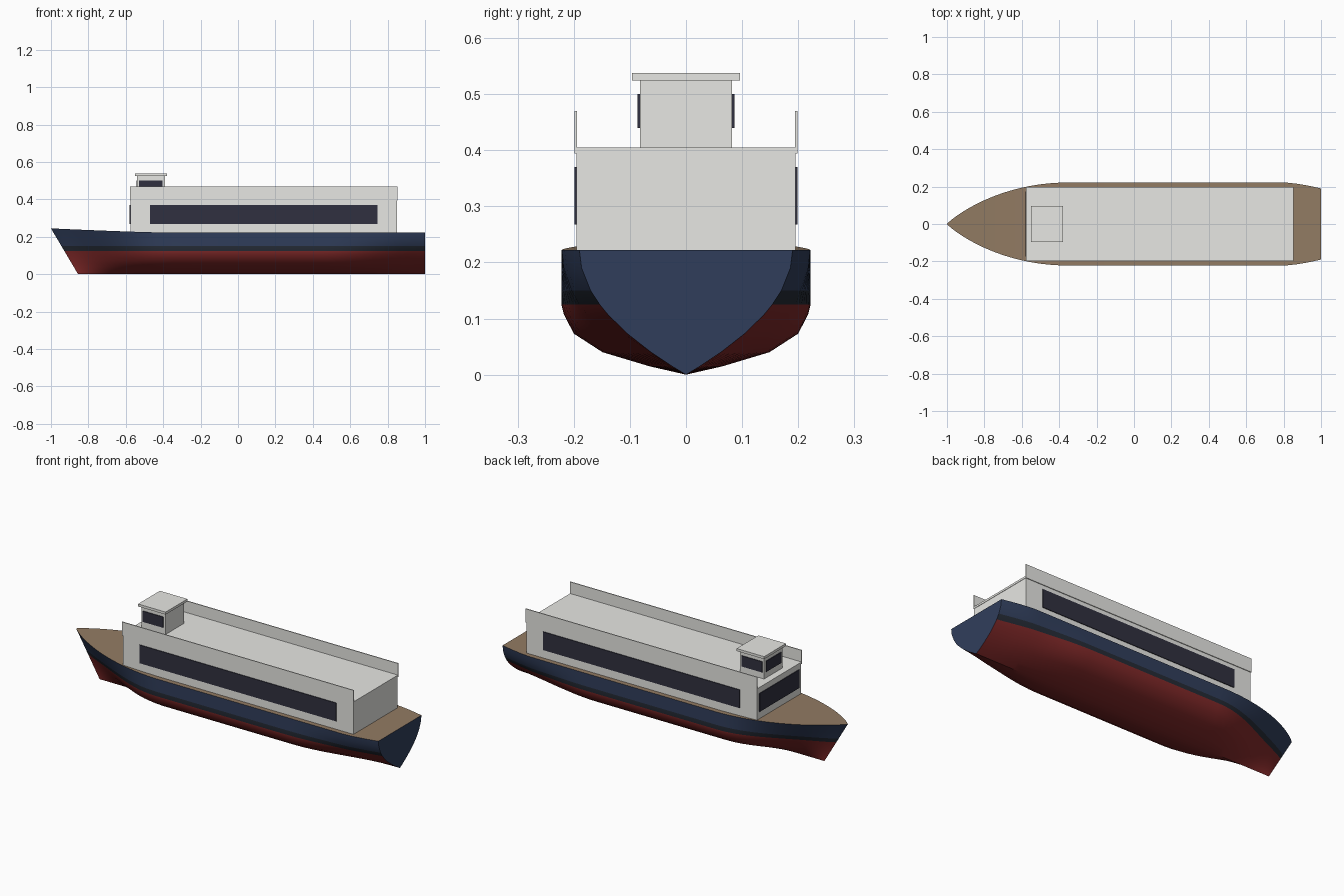
import bpy, bmesh, math

if "Cube" in bpy.data.objects:
    bpy.data.objects.remove(bpy.data.objects["Cube"])


def material(name, r, g, b):
    m = bpy.data.materials.new(name)
    m.diffuse_color = (r, g, b, 1)
    m.use_nodes = True
    m.node_tree.nodes["Principled BSDF"].inputs["Base Color"].default_value = m.diffuse_color
    return m


WHITE = material("off_white", 0.80, 0.80, 0.77)
GLASS = material("dark_glass", 0.03, 0.03, 0.05)
NAVY = material("navy", 0.030, 0.048, 0.105)
BOOT = material("boot_stripe", 0.018, 0.024, 0.036)
RED = material("bottom_red", 0.22, 0.022, 0.022)
WOOD = material("deck_brown", 0.29, 0.20, 0.126)


def box(name, x0, x1, y0, y1, z0, z1, mat):
    bpy.ops.mesh.primitive_cube_add(
        size=1, location=((x0 + x1) / 2, (y0 + y1) / 2, (z0 + z1) / 2))
    o = bpy.context.object
    o.name = name
    o.scale = (x1 - x0, y1 - y0, z1 - z0)
    bpy.ops.object.transform_apply(location=False, rotation=False, scale=True)
    o.data.materials.append(mat)
    return o


def both_sides(name, x0, x1, y0, y1, z0, z1, mat):
    box(name + "_left", x0, x1, -y1, -y0, z0, z1, mat)
    box(name + "_right", x0, x1, y0, y1, z0, z1, mat)


def smoothstep(t):
    t = min(max(t, 0), 1)
    return t * t * (3 - 2 * t)


# Hull: cross-sections lofted from bow (-x) to stern (+x)
ROWS = [0, .015, .04, .073, .107, .125, .15, .19, None]   # None = deck edge
MID = [0, .295, .67, .90, .98, 1, 1, 1, 1]                # midship fullness
BOW_END = -0.35


def section(x):
    u = min((x + 1) / (BOW_END + 1), 1)
    deck = .222 + .023 * (1 - u) ** 1.3
    if x < BOW_END:
        width = .222 * (1 - (1 - u ** .9) ** 2)
    else:
        width = .222 - .032 * max((x - .8) / .2, 0) ** 1.5
    bow = smoothstep((BOW_END - x) / .6)
    stern = smoothstep((x - .45) / .55)
    pts = []
    for z, mid in zip(ROWS, MID):
        z = deck if z is None else z
        t = z / deck
        f = mid + (t ** .85 - mid) * bow
        f += (1 - (1 - t) ** 2 - f) * stern
        pts.append((x + .145 * (1 - t) * (1 - u) ** 1.5, width * f, z))
    return pts


stations = [-1 + .65 * (i / 18) ** 1.5 for i in range(19)]
stations += [-.1, .2, .45] + [.45 + .55 * i / 12 for i in range(1, 13)]
bm = bmesh.new()
rings = []
for x in stations:
    half = section(x)
    ring = [(px, -py, pz) for px, py, pz in reversed(half)] + half[1:]
    rings.append([bm.verts.new(p) for p in ring])
n = len(rings[0])
for a, b in zip(rings, rings[1:]):
    for j in range(n - 1):
        f = bm.faces.new((a[j], b[j], b[j + 1], a[j + 1]))
        z = max(v.co.z for v in f.verts)
        f.material_index = 0 if z < .126 else 1 if z < .151 else 2
    bm.faces.new((a[0], a[-1], b[-1], b[0])).material_index = 3   # deck
bm.faces.new(rings[-1]).material_index = 2                        # transom
bmesh.ops.remove_doubles(bm, verts=bm.verts, dist=1e-5)
bmesh.ops.recalc_face_normals(bm, faces=bm.faces)
mesh = bpy.data.meshes.new("hull")
bm.to_mesh(mesh)
bm.free()
for m in (RED, BOOT, NAVY, WOOD):
    mesh.materials.append(m)
hull = bpy.data.objects.new("hull", mesh)
bpy.context.collection.objects.link(hull)
bpy.context.view_layer.objects.active = hull
hull.select_set(True)
bpy.ops.object.shade_smooth_by_angle(angle=math.radians(35))

# Main cabin with long side windows and a front window
box("cabin", -.575, .85, -.195, .195, .222, .394, WHITE)
both_sides("cabin_window", -.47, .745, .193, .199, .268, .37, GLASS)
box("cabin_front_window", -.579, -.573, -.175, .175, .268, .37, GLASS)

# Upper deck slab and side parapets
box("upper_deck", -.578, .852, -.199, .199, .394, .405, WHITE)
both_sides("parapet", -.578, .852, .194, .199, .405, .47, WHITE)

# Wheelhouse with windows and overhanging roof
box("wheelhouse", -.54, -.39, -.082, .082, .405, .524, WHITE)
both_sides("wheelhouse_window", -.53, -.403, .080, .086, .44, .50, GLASS)
box("wheelhouse_front_window", -.544, -.538, -.067, .067, .44, .50, GLASS)
box("wheelhouse_roof", -.55, -.38, -.096, .096, .524, .538, WHITE)
